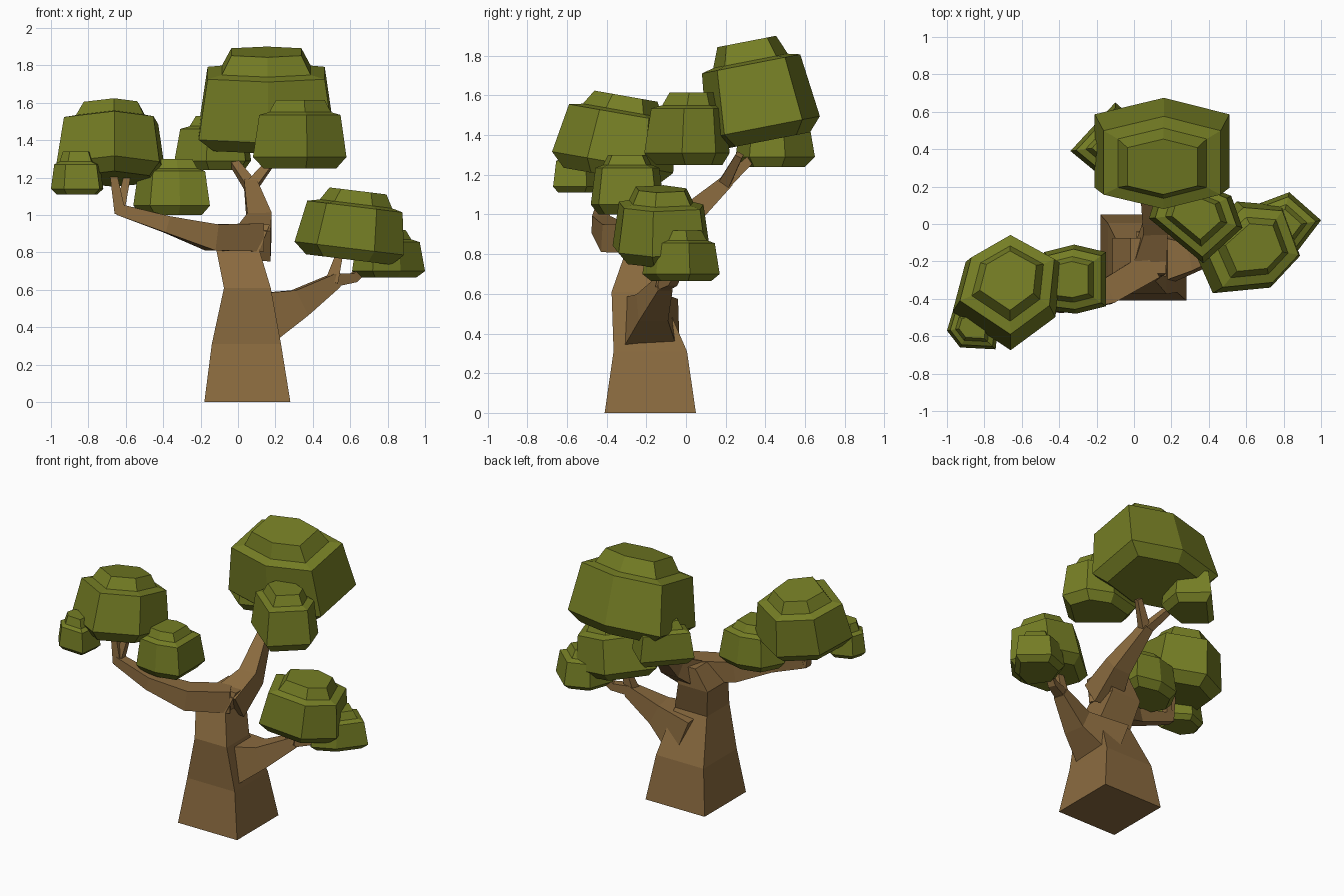
import bpy, bmesh
from math import radians
from mathutils import Vector, Matrix


def material(name, rgb):
    m = bpy.data.materials.new(name)
    m.diffuse_color = (*rgb, 1)
    return m


BARK = material("brown bark", (0.258, 0.147, 0.05))
LEAF = material("olive green leaves", (0.178, 0.208, 0.018))


def loft(name, rings, mat):
    """Skin a list of equal-length vertex rings and cap both ends."""
    bm = bmesh.new()
    rows = [[bm.verts.new(p) for p in r] for r in rings]
    n = len(rows[0])
    for a, b in zip(rows, rows[1:]):
        for i in range(n):
            j = (i + 1) % n
            bm.faces.new((a[i], a[j], b[j], b[i]))
    bm.faces.new(rows[0][::-1])
    bm.faces.new(rows[-1])
    bmesh.ops.recalc_face_normals(bm, faces=bm.faces)
    me = bpy.data.meshes.new(name)
    bm.to_mesh(me)
    bm.free()
    me.materials.append(mat)
    bpy.context.collection.objects.link(bpy.data.objects.new(name, me))


def limb(name, path, ref, axis=None):
    """Square-section limb along (x, y, z, half width) points."""
    pts = [Vector(p[:3]) for p in path]
    ref = Vector(ref)
    rings = []
    for i, (c, p) in enumerate(zip(pts, path)):
        t = Vector(axis) if axis else (pts[min(i + 1, len(pts) - 1)] - pts[max(i - 1, 0)]).normalized()
        u = (ref - t * ref.dot(t)).normalized()
        v = t.cross(u)
        rings.append([c + (u * a + v * b) * p[3] for a, b in ((1, 1), (-1, 1), (-1, -1), (1, -1))])
    loft(name, rings, BARK)


def leaves(name, outline, low, wide, shoulder, top, tilt_x=0, tilt_y=0):
    """Leaf clump: tapered drum with a stepped cap, from its widest outline."""
    c = sum((Vector((*p, 0)) for p in outline), Vector()) / len(outline)
    c.z = wide
    rot = Matrix.Rotation(radians(tilt_x), 3, 'X') @ Matrix.Rotation(radians(tilt_y), 3, 'Y')
    rings = []
    for s, z in ((0.78, low), (1, wide), (0.87, shoulder), (0.66, shoulder + 0.015), (0.52, top)):
        rings.append([c + rot @ Vector(((x - c.x) * s, (y - c.y) * s, z - wide)) for x, y in outline])
    loft(name, rings, LEAF)


X, Y, Z = (1, 0, 0), (0, 1, 0), (0, 0, 1)

# Trunk
limb("trunk", [(0.05, -0.18, 0, 0.23), (0.045, -0.18, 0.31, 0.185), (0.05, -0.25, 0.61, 0.125),
               (0.0, -0.19, 0.81, 0.115), (0.075, -0.17, 0.95, 0.095)], Y, Z)

# Main branches
limb("left_branch", [(0.1, -0.22, 0.88, 0.075), (-0.14, -0.36, 0.88, 0.07),
                     (-0.38, -0.43, 0.95, 0.045), (-0.64, -0.42, 1.03, 0.03)], Z)
limb("back_branch", [(0.08, -0.22, 0.84, 0.095), (0.115, -0.02, 0.96, 0.065),
                     (0.065, 0.21, 1.17, 0.033)], X)
limb("right_branch", [(0.08, -0.19, 0.43, 0.155), (0.33, -0.17, 0.53, 0.075),
                      (0.52, -0.11, 0.65, 0.038)], Z)

# Twigs
limb("left_twig_a", [(-0.63, -0.42, 1.01, 0.03), (-0.67, -0.42, 1.24, 0.018)], Y)
limb("left_twig_b", [(-0.63, -0.42, 1.03, 0.025), (-0.59, -0.38, 1.22, 0.018)], Y)
limb("back_twig_a", [(0.07, 0.19, 1.15, 0.03), (-0.05, 0.37, 1.32, 0.018)], X)
limb("back_twig_b", [(0.07, 0.19, 1.15, 0.03), (0.19, 0.27, 1.3, 0.018)], X)
limb("right_twig_a", [(0.5, -0.12, 0.64, 0.035), (0.545, -0.1, 0.8, 0.018)], Y)
limb("right_twig_b", [(0.5, -0.12, 0.65, 0.035), (0.62, -0.07, 0.665, 0.025), (0.7, -0.03, 0.74, 0.018)], Z)

# Top leaves
leaves("crown_leaves", [(0.16, 0.68), (0.51, 0.59), (0.51, 0.19), (0.16, 0.1), (-0.21, 0.19), (-0.21, 0.59)],
       1.37, 1.44, 1.765, 1.88, 11)
leaves("crown_front_leaves", [(0.37, -0.21), (0.58, -0.02), (0.52, 0.15), (0.35, 0.22), (0.12, 0.16), (0.08, 0.03)],
       1.25, 1.31, 1.535, 1.615)
leaves("crown_back_leaves", [(-0.34, 0.39), (-0.17, 0.25), (0.04, 0.32), (0.07, 0.5), (-0.1, 0.65)],
       1.24, 1.29, 1.46, 1.53)

# Left leaves
leaves("left_leaves", [(-0.66, -0.06), (-0.39, -0.21), (-0.42, -0.5), (-0.66, -0.68), (-0.97, -0.47), (-0.9, -0.2)],
       1.19, 1.26, 1.51, 1.6, -10)
leaves("left_outer_leaves", [(-1.0, -0.57), (-0.93, -0.66), (-0.74, -0.67), (-0.72, -0.5), (-0.84, -0.42), (-0.97, -0.47)],
       1.11, 1.14, 1.27, 1.34)
leaves("left_inner_leaves", [(-0.56, -0.3), (-0.47, -0.46), (-0.31, -0.48), (-0.15, -0.44), (-0.15, -0.15), (-0.32, -0.11), (-0.48, -0.15)],
       1.0, 1.05, 1.235, 1.3)

# Right leaves
leaves("right_leaves", [(0.42, -0.37), (0.73, -0.34), (0.89, -0.17), (0.79, 0.1), (0.55, 0.12), (0.3, -0.1)],
       0.76, 0.82, 1.045, 1.13, 0, 7)
leaves("right_outer_leaves", [(1.0, 0.02), (0.83, 0.17), (0.67, 0.11), (0.61, -0.06), (0.72, -0.22), (0.87, -0.15)],
       0.665, 0.70, 0.855, 0.92)
